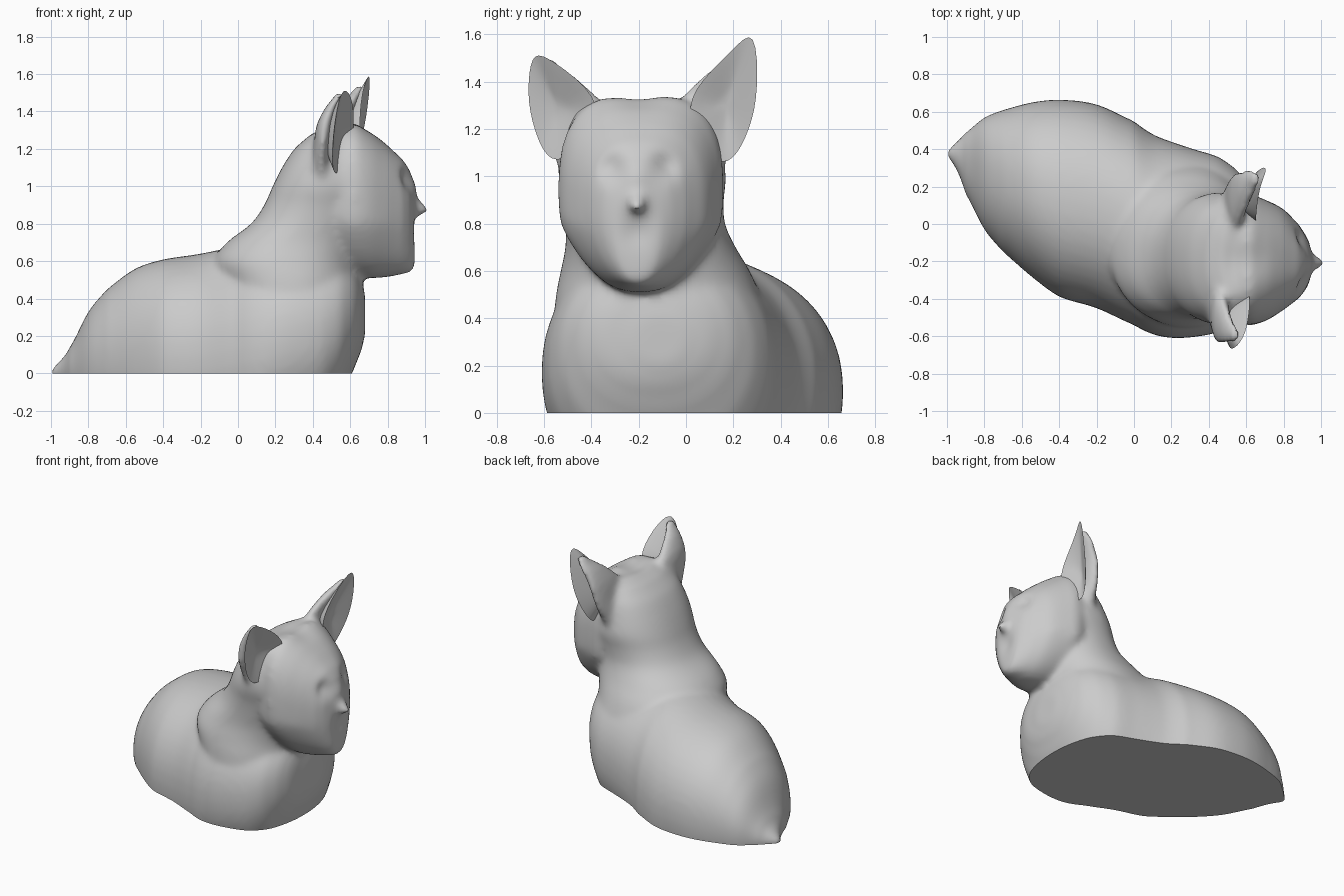
import bpy, bmesh, math
from mathutils import Vector

cube = bpy.data.objects.get("Cube")
if cube:
    bpy.data.objects.remove(cube, do_unlink=True)

grey = bpy.data.materials.new("clay_grey")
grey.use_nodes = True
colour = (0.6, 0.6, 0.6, 1)
grey.diffuse_color = colour
grey.node_tree.nodes["Principled BSDF"].inputs["Base Color"].default_value = colour


def add_object(name, mesh, angle=40):
    ob = bpy.data.objects.new(name, mesh)
    bpy.context.collection.objects.link(ob)
    if not mesh.materials:
        mesh.materials.append(grey)
    bpy.ops.object.select_all(action='DESELECT')
    ob.select_set(True)
    bpy.context.view_layer.objects.active = ob
    bpy.ops.object.shade_smooth_by_angle(angle=math.radians(angle))
    return ob


def refine(rows, steps=4):
    """Smooth in-between sections by a spline through the given ones."""
    out = []
    for i in range(len(rows) - 1):
        quad = zip(rows[max(i - 1, 0)], rows[i], rows[i + 1], rows[min(i + 2, len(rows) - 1)])
        quad = list(quad)
        for s in range(steps):
            t = s / steps
            row = [b + .5 * t * (c - a + t * (2 * a - 5 * b + 4 * c - d + t * (3 * (b - c) + d - a)))
                   for a, b, c, d in quad]
            row[0] = quad[0][1] + t * (quad[0][2] - quad[0][1])
            out.append(row)
    return out + [rows[-1]]


def loft(bm, sections, place, power, n=48):
    """Skin superellipse rings: (position, a min, a max, b min, b max)."""
    rings = []
    for p, a0, a1, b0, b1 in refine(sections):
        ring = []
        for i in range(n):
            t = 2 * math.pi * i / n
            c, s = math.cos(t), math.sin(t)
            a = (a0 + a1) / 2 + (a1 - a0) / 2 * math.copysign(abs(c) ** (2 / power), c)
            b = (b0 + b1) / 2 + (b1 - b0) / 2 * math.copysign(abs(s) ** (2 / power), s)
            ring.append(bm.verts.new(place(p, a, b)))
        rings.append(ring)
    faces = [bm.faces.new(rings[0]), bm.faces.new(rings[-1])]
    for r, q in zip(rings, rings[1:]):
        faces += [bm.faces.new((r[i], r[i - 1], q[i - 1], q[i])) for i in range(n)]
    bmesh.ops.recalc_face_normals(bm, faces=faces)


def along_x(p, a, b):
    return p, a, b


def along_z(p, a, b):
    return a, b, p


def jaw_taper(p, a, b):
    """Narrow the face towards the chin."""
    return p, -.2 + (a + .2) * (1 - .9 * max(0, .8 - b)), b


bm = bmesh.new()

# Torso: x, side limits, underside, back
loft(bm, [(-1, .35, .4, -.02, .03), (-.95, .29, .44, -.05, .07), (-.9, .16, .49, -.1, .14),
          (-.8, -.03, .57, -.23, .33), (-.7, -.15, .61, -.31, .45), (-.55, -.28, .65, -.39, .56),
          (-.4, -.39, .665, -.43, .61), (-.2, -.45, .64, -.45, .64), (0, -.54, .55, -.43, .68),
          (.1, -.59, .48, -.41, .69), (.2, -.61, .44, -.36, .69), (.32, -.605, .4, -.32, .7),
          (.45, -.58, .36, -.26, .69), (.55, -.53, .29, -.13, .66), (.62, -.45, .2, .02, .6),
          (.66, -.36, .1, .12, .52), (.68, -.22, 0, .2, .42)], along_x, 2.15)

# Neck and back of the skull
loft(bm, [(.38, -.05, .63, -.56, .33), (.5, -.1, .655, -.55, .31), (.6, -.13, .67, -.53, .27),
          (.7, -.06, .7, -.51, .21), (.8, .07, .72, -.51, .165), (.9, .14, .75, -.52, .16),
          (1, .185, .77, -.54, .17), (1.1, .235, .74, -.53, .15), (1.2, .3, .7, -.5, .12),
          (1.28, .39, .68, -.46, .08), (1.325, .47, .64, -.38, .02)], along_z, 2.2)

# Face, from the ears to the muzzle
loft(bm, [(.45, -.48, .1, .62, 1.28), (.6, -.54, .16, .54, 1.36), (.7, -.52, .13, .51, 1.305),
          (.8, -.46, .08, .515, 1.22), (.88, -.4, 0, .53, 1.145), (.92, -.35, -.06, .54, 1.08),
          (.945, -.3, -.11, .56, .95)], jaw_taper, 2.6)

# Nose
loft(bm, [(.88, -.28, -.13, .82, 1.02), (.96, -.25, -.16, .84, .94),
          (1.02, -.23, -.19, .85, .89)], along_x, 2)

# Backs of the ears, growing out of the skull
loft(bm, [(.95, .36, .58, -.5, -.25), (1.1, .39, .5, -.57, -.28), (1.22, .405, .5, -.63, -.3),
          (1.33, .42, .51, -.645, -.36), (1.42, .465, .53, -.64, -.46),
          (1.5, .52, .57, -.63, -.56)], along_z, 2)
loft(bm, [(.95, .4, .6, -.1, .12), (1.1, .45, .58, -.08, .19), (1.22, .48, .58, -.06, .25),
          (1.35, .51, .6, -.01, .28), (1.45, .56, .64, .1, .29),
          (1.54, .63, .68, .21, .285)], along_z, 2)

# Fuse everything into one skin
raw = bpy.data.meshes.new("raw_body")
bm.to_mesh(raw)
bm.free()
helper = bpy.data.objects.new("body_helper", raw)
bpy.context.collection.objects.link(helper)
remesh = helper.modifiers.new("fuse", 'REMESH')
remesh.mode = 'VOXEL'
remesh.voxel_size = .018
soften = helper.modifiers.new("soften", 'SMOOTH')
soften.iterations = 14
graph = bpy.context.evaluated_depsgraph_get()
fused = bpy.data.meshes.new_from_object(helper.evaluated_get(graph))
bpy.data.objects.remove(helper, do_unlink=True)

# Eye sockets, nose bridge, lip and crown: (centre, radius, push)
dents = [((.92, -.32, 1.04), .06, (-.03, 0, 0)), ((.92, -.08, 1.05), .06, (-.03, 0, 0)),
         ((.94, -.21, 1.0), .06, (.015, 0, 0)), ((.95, -.21, .76), .06, (-.012, 0, 0)),
         ((.6, -.2, 1.34), .12, (0, 0, -.03))]
bm = bmesh.new()
bm.from_mesh(fused)
for v in bm.verts:
    start = v.co.copy()
    for centre, radius, push in dents:
        d = (start - Vector(centre)).length / radius
        v.co += Vector(push) * math.exp(-d * d)

# Flat underside
cut = bmesh.ops.bisect_plane(bm, geom=bm.verts[:] + bm.edges[:] + bm.faces[:],
                             plane_co=(0, 0, 0), plane_no=(0, 0, -1), clear_outer=True)
rim = [e for e in cut["geom_cut"] if isinstance(e, bmesh.types.BMEdge)]
bmesh.ops.holes_fill(bm, edges=rim, sides=0)
bmesh.ops.recalc_face_normals(bm, faces=bm.faces)
bm.to_mesh(fused)
bm.free()
fused.name = "body"
add_object("body", fused)


def ear(name, rim, hollow, back):
    """Cupped ear: open rim, sunken front and a rounded back."""
    bm = bmesh.new()
    back = Vector(back)
    front = [bm.verts.new(p) for p in rim]
    rear = [bm.verts.new(Vector(p).lerp(back, .4) - Vector((.01, 0, 0))) for p in rim]
    inner = [bm.verts.new(Vector(p).lerp(Vector(hollow), .6)) for p in rim]
    tip_in, tip_out = bm.verts.new(hollow), bm.verts.new(back)
    for i in range(len(rim)):
        bm.faces.new((front[i - 1], front[i], inner[i], inner[i - 1]))
        bm.faces.new((inner[i - 1], inner[i], tip_in))
        bm.faces.new((front[i], front[i - 1], rear[i - 1], rear[i]))
        bm.faces.new((rear[i], rear[i - 1], tip_out))
    bmesh.ops.recalc_face_normals(bm, faces=bm.faces)
    crease = bm.edges.layers.float.new("crease_edge")
    for i in range(len(rim)):
        bm.edges.get((front[i], front[i - 1]))[crease] = .9
    mesh = bpy.data.meshes.new(name)
    bm.to_mesh(mesh)
    bm.free()
    ob = add_object(name, mesh, 70)
    ob.modifiers.new("round", 'SUBSURF').levels = 2
    ob.modifiers["round"].render_levels = 2


ear("near_ear", [(.56, -.65, 1.535), (.61, -.57, 1.5), (.63, -.36, 1.34), (.6, -.37, 1.18),
                 (.53, -.53, 1.04), (.5, -.61, 1.09), (.51, -.67, 1.28), (.53, -.67, 1.42)],
    (.52, -.54, 1.29), (.46, -.5, 1.27))
ear("far_ear", [(.72, .3, 1.65), (.67, .2, 1.54), (.65, .01, 1.36), (.66, .01, 1.22),
                (.62, .11, 1.05), (.6, .2, 1.05), (.65, .275, 1.2), (.69, .31, 1.36)],
    (.6, .17, 1.3), (.54, .12, 1.28))
